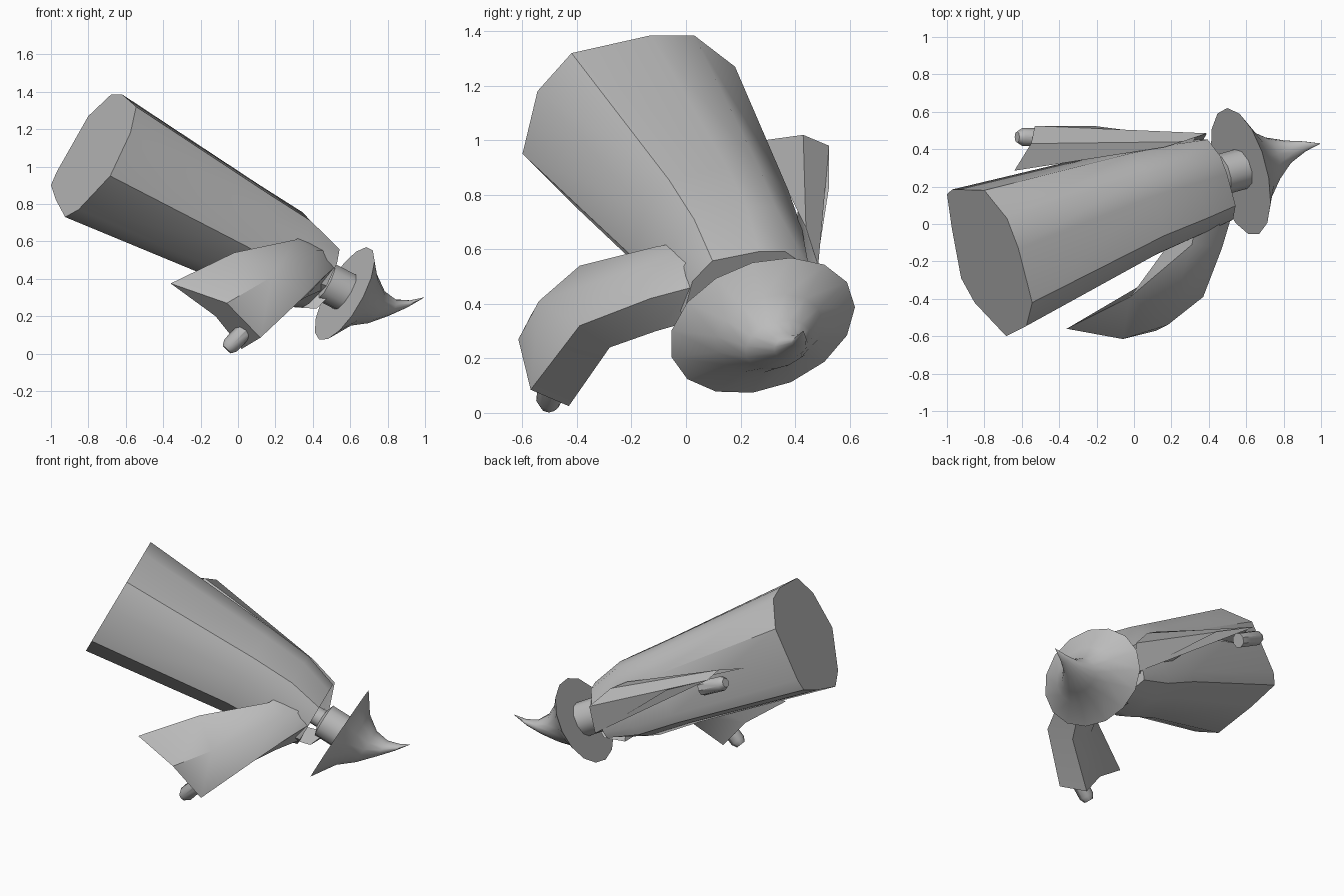
import bpy, bmesh, math
from mathutils import Vector

cube = bpy.data.objects.get("Cube")
if cube:
    bpy.data.objects.remove(cube, do_unlink=True)

GREY = (0.5, 0.5, 0.5, 1)
mat = bpy.data.materials.new("plain grey")
mat.use_nodes = True
mat.diffuse_color = GREY
mat.node_tree.nodes["Principled BSDF"].inputs["Base Color"].default_value = GREY


def loft(name, rings, angle=42):
    """Skin a closed solid over rings that share one point count."""
    bm = bmesh.new()
    loops = [[bm.verts.new(p) for p in ring] for ring in rings]
    count = len(loops[0])
    for low, high in zip(loops, loops[1:]):
        for i in range(count):
            j = (i + 1) % count
            bm.faces.new((low[i], low[j], high[j], high[i]))
    bm.faces.new(loops[0][::-1])
    bm.faces.new(loops[-1])
    bmesh.ops.remove_doubles(bm, verts=bm.verts[:], dist=0.0005)
    bmesh.ops.recalc_face_normals(bm, faces=bm.faces[:])
    mesh = bpy.data.meshes.new(name)
    bm.to_mesh(mesh)
    bm.free()
    obj = bpy.data.objects.new(name, mesh)
    bpy.context.collection.objects.link(obj)
    mesh.materials.append(mat)
    bpy.ops.object.select_all(action="DESELECT")
    obj.select_set(True)
    bpy.context.view_layer.objects.active = obj
    bpy.ops.object.shade_smooth_by_angle(angle=math.radians(angle))
    return obj


def tilted_ring(outline, centre, wide, tall, slope):
    """Scale a (y, z) outline about a centre, on a tilted plane."""
    ring = []
    for y, z in outline:
        y, z = y * wide, z * tall
        ring.append(Vector(centre) + Vector((slope[0] * y + slope[1] * z, y, z)))
    return ring


def tube(name, start, end, profile, sides):
    """Turned part along a line; profile holds (fraction, radius) pairs."""
    start, end = Vector(start), Vector(end)
    turn = (end - start).to_track_quat("Z", "Y")
    rings = []
    for along, radius in profile:
        ring = []
        for i in range(sides):
            a = math.tau * i / sides
            spoke = Vector((radius * math.cos(a), radius * math.sin(a), 0))
            ring.append(start.lerp(end, along) + turn @ spoke)
        rings.append(ring)
    return loft(name, rings)


# Robe: hem outline, shrinking toward the shoulders
hem = [(-.43, -.11), (-.375, .12), (-.25, .26), (.04, .325), (.2, .325), (.35, .21),
       (.355, -.09), (.33, -.16), (.14, -.24), (-.12, -.33), (-.25, -.29)]
robe_stations = [((-.785, -.17, 1.06), 1, 1),
                 ((-.02, .12, .655), .73, .77),
                 ((.22, .195, .52), .66, .73),
                 ((.41, .245, .42), .59, .53)]
loft("robe", [tilted_ring(hem, c, w, t, (-.38, .56)) for c, w, t in robe_stations])

# Sleeves: five-sided sections from shoulder to cuff
loft("bent_sleeve", [
    [(.34, .06, .64), (.48, .08, .55), (.515, .02, .46), (.45, .03, .34), (.2, .1, .42)],
    [(.31, -.11, .61), (.42, -.12, .55), (.47, -.13, .42), (.36, -.11, .3), (.17, -.13, .4)],
    [(-.02, -.39, .54), (.18, -.54, .41), (.37, -.39, .32), (.26, -.28, .24), (.1, -.29, .36)],
    [(-.36, -.56, .375), (-.06, -.615, .27), (.12, -.57, .085), (.02, -.43, .025), (-.12, -.47, .2)],
])
loft("straight_sleeve", [
    [(.16, .41, .74), (.26, .44, .68), (.39, .485, .54), (.37, .45, .35), (.2, .4, .42)],
    [(-.64, .285, 1.0), (-.55, .43, 1.02), (-.53, .525, .98), (-.22, .525, .83), (-.25, .42, .85)],
])

# Hands poking out of the cuffs
knuckles = [(0, .047), (.85, .047), (1, .03)]
tube("lower_hand", (.08, -.49, .17), (-.06, -.505, .022), knuckles, 8)
tube("upper_hand", (-.45, .465, .88), (-.625, .465, .965), knuckles, 8)

# Head and collar tab below it
tube("head", (.38, .24, .43), (.63, .31, .30), [(0, .06), (.28, .06), (.34, .11), (1, .11)], 10)
loft("collar_tab", [
    [(.27, .16, .25), (.27, .27, .25), (.3, .22, .33)],
    [(.42, .18, .24), (.42, .28, .24), (.44, .23, .33)],
    [(.51, .22, .33), (.51, .27, .33), (.51, .25, .36)],
])

# Hat: wide oval brim drawn into a bent point
SIDES = 15
brim = []
for i in range(SIDES):
    a = math.tau * i / SIDES
    y = .34 * math.cos(a)
    brim.append((y, .24 * math.sin(a) + .2 * y))
hat_stations = [((.57, .28, .32), 1), ((.655, .305, .29), .58), ((.73, .34, .25), .36),
                ((.82, .385, .245), .18), ((.91, .415, .265), .08), ((.995, .43, .3), .004)]
loft("hat", [tilted_ring(brim, c, s, s, (-.33, .6)) for c, s in hat_stations])
